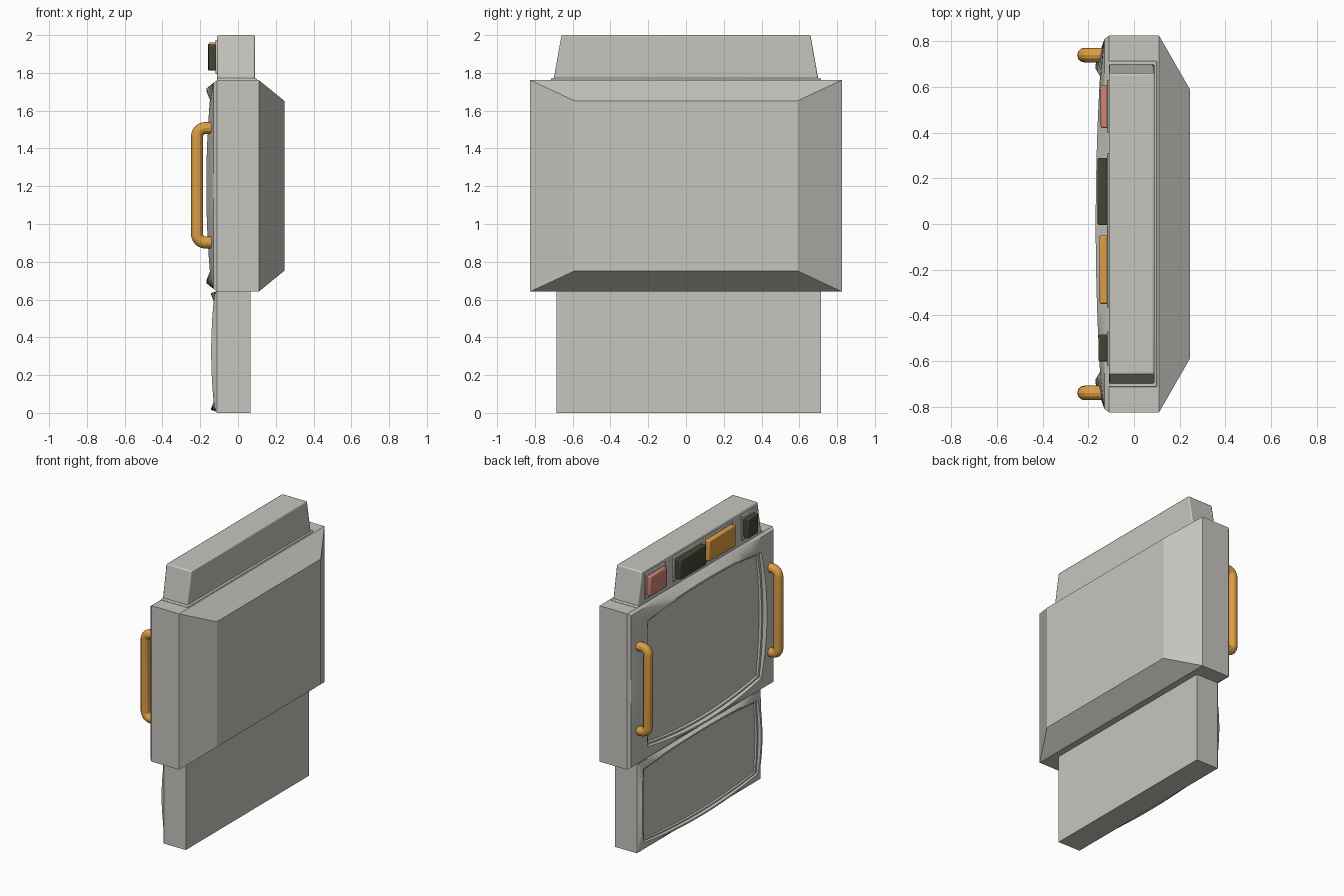
import bpy, bmesh, math

if "Cube" in bpy.data.objects:
    bpy.data.objects.remove(bpy.data.objects["Cube"])


def material(name, r, g, b):
    m = bpy.data.materials.new(name)
    m.diffuse_color = (r, g, b, 1)
    m.use_nodes = True
    m.node_tree.nodes["Principled BSDF"].inputs["Base Color"].default_value = m.diffuse_color
    return m


GREY = material("warm_grey", 0.57, 0.56, 0.52)
ORANGE = material("amber_orange", 0.72, 0.34, 0.06)
DARK = material("dark_olive", 0.055, 0.06, 0.035)
RED = material("dusty_red", 0.62, 0.23, 0.17)


def finish(bm, name, mat, bevel=0):
    bmesh.ops.recalc_face_normals(bm, faces=bm.faces)
    me = bpy.data.meshes.new(name)
    bm.to_mesh(me)
    bm.free()
    me.materials.append(mat)
    ob = bpy.data.objects.new(name, me)
    bpy.context.collection.objects.link(ob)
    if bevel:
        mod = ob.modifiers.new("bevel", 'BEVEL')
        mod.width, mod.segments = bevel, 2
    smooth(ob)
    return ob


def smooth(ob):
    bpy.ops.object.select_all(action='DESELECT')
    ob.select_set(True)
    bpy.context.view_layer.objects.active = ob
    bpy.ops.object.shade_smooth_by_angle(angle=math.radians(25))


def ring(x, hy, hz, by=0, bz=0, dx=0, n=12):
    """Rectangle in the yz plane whose edges bulge outward (by, bz) and forward (dx)."""
    pts = []
    for edge in range(4):
        for i in range(n):
            t = -1 + 2 * i / n
            p = 1 - t * t
            y, z = [(hy * t, -hz - bz * p), (hy + by * p, hz * t),
                    (-hy * t, hz + bz * p), (-hy - by * p, -hz * t)][edge]
            pts.append((x - dx * p, y, z))
    return pts


def loft(name, rings, cy, cz, mat):
    bm = bmesh.new()
    loops = [[bm.verts.new((x, y + cy, z + cz)) for x, y, z in ring(*r)] for r in rings]
    for a, b in zip(loops, loops[1:]):
        for i in range(len(a)):
            j = (i + 1) % len(a)
            bm.faces.new((a[i], a[j], b[j], b[i]))
    bm.faces.new(loops[0])
    bm.faces.new(loops[-1])
    return finish(bm, name, mat)


def box(name, x0, x1, y0, y1, z0, z1, mat, bevel=0, top_scale=1):
    bm = bmesh.new()
    bmesh.ops.create_cube(bm, size=1)
    for v in bm.verts:
        s = top_scale if v.co.z > 0 else 1
        v.co = ((x0 + x1) / 2 + v.co.x * (x1 - x0),
                (y0 + y1) / 2 + v.co.y * (y1 - y0) * s,
                (z0 + z1) / 2 + v.co.z * (z1 - z0))
    return finish(bm, name, mat, bevel)


# main body: tapered back, slab, sloped frame, raised barrel rim, recessed screen
loft("main_body", [
    (0.245, 0.59, 0.45),
    (0.11, 0.825, 0.56),
    (-0.11, 0.825, 0.56),
    (-0.13, 0.81, 0.545),
    (-0.148, 0.665, 0.465, 0.035, 0.05, 0.02),
    (-0.148, 0.645, 0.452, 0.035, 0.05, 0.02),
    (-0.135, 0.638, 0.447, 0.035, 0.05, 0.005),
    (-0.135, 0.622, 0.436, 0.035, 0.05, 0.005),
    (-0.125, 0.615, 0.43, 0.035, 0.05),
], 0, 1.202, GREY)

# lower body with its own recessed panel
loft("lower_body", [
    (0.065, 0.70, 0.325),
    (-0.11, 0.70, 0.325),
    (-0.12, 0.692, 0.317),
    (-0.128, 0.665, 0.275, 0.015, 0.035, 0.014),
    (-0.128, 0.65, 0.264, 0.015, 0.035, 0.014),
    (-0.118, 0.643, 0.259, 0.015, 0.035, 0.004),
    (-0.118, 0.63, 0.25, 0.015, 0.035, 0.004),
    (-0.11, 0.624, 0.246, 0.015, 0.035),
], 0.015, 0.325, GREY)

# top block and its collar
box("top_block", -0.11, 0.09, -0.705, 0.705, 1.74, 2.0, GREY, 0.008, 0.935)
box("top_collar", -0.11, 0.1, -0.715, 0.715, 1.72, 1.772, GREY, 0.006)

# thin plates behind the buttons
for i, (y0, y1) in enumerate([(0.40, 0.63), (-0.365, 0.31), (-0.62, -0.47)]):
    box(f"button_plate_{i + 1}", -0.119, -0.10, y0, y1, 1.795, 1.975, GREY, 0.004)

# buttons
for name, x, y0, y1, z1, mat in [
    ("red_button", -0.146, 0.42, 0.61, 1.955, RED),
    ("large_dark_button", -0.16, -0.005, 0.29, 1.955, DARK),
    ("orange_button", -0.152, -0.35, -0.05, 1.962, ORANGE),
    ("small_dark_button", -0.156, -0.603, -0.485, 1.95, DARK),
]:
    box(name, x, -0.10, y0, y1, 1.812, z1, mat, 0.008)


# side handles: round bars with curved corners
def handle(name, y):
    xo, z0, z1, r = -0.217, 0.902, 1.508, 0.045
    path = [(-0.10, z0)]
    for cz, start in ((z0 + r, -90), (z1 - r, 180)):
        for i in range(7):
            a = math.radians(start - 15 * i)
            path.append((xo + r + r * math.cos(a), cz + r * math.sin(a)))
    path.append((-0.10, z1))
    cu = bpy.data.curves.new(name, 'CURVE')
    cu.dimensions = '3D'
    cu.bevel_depth, cu.bevel_resolution, cu.use_fill_caps = 0.032, 4, True
    sp = cu.splines.new('POLY')
    sp.points.add(len(path) - 1)
    for p, (x, z) in zip(sp.points, path):
        p.co = (x, y, z, 1)
    cu.materials.append(ORANGE)
    ob = bpy.data.objects.new(name, cu)
    bpy.context.collection.objects.link(ob)
    bpy.ops.object.select_all(action='DESELECT')
    ob.select_set(True)
    bpy.context.view_layer.objects.active = ob
    bpy.ops.object.convert(target='MESH')
    smooth(bpy.context.view_layer.objects.active)


handle("left_handle", 0.74)
handle("right_handle", -0.74)
